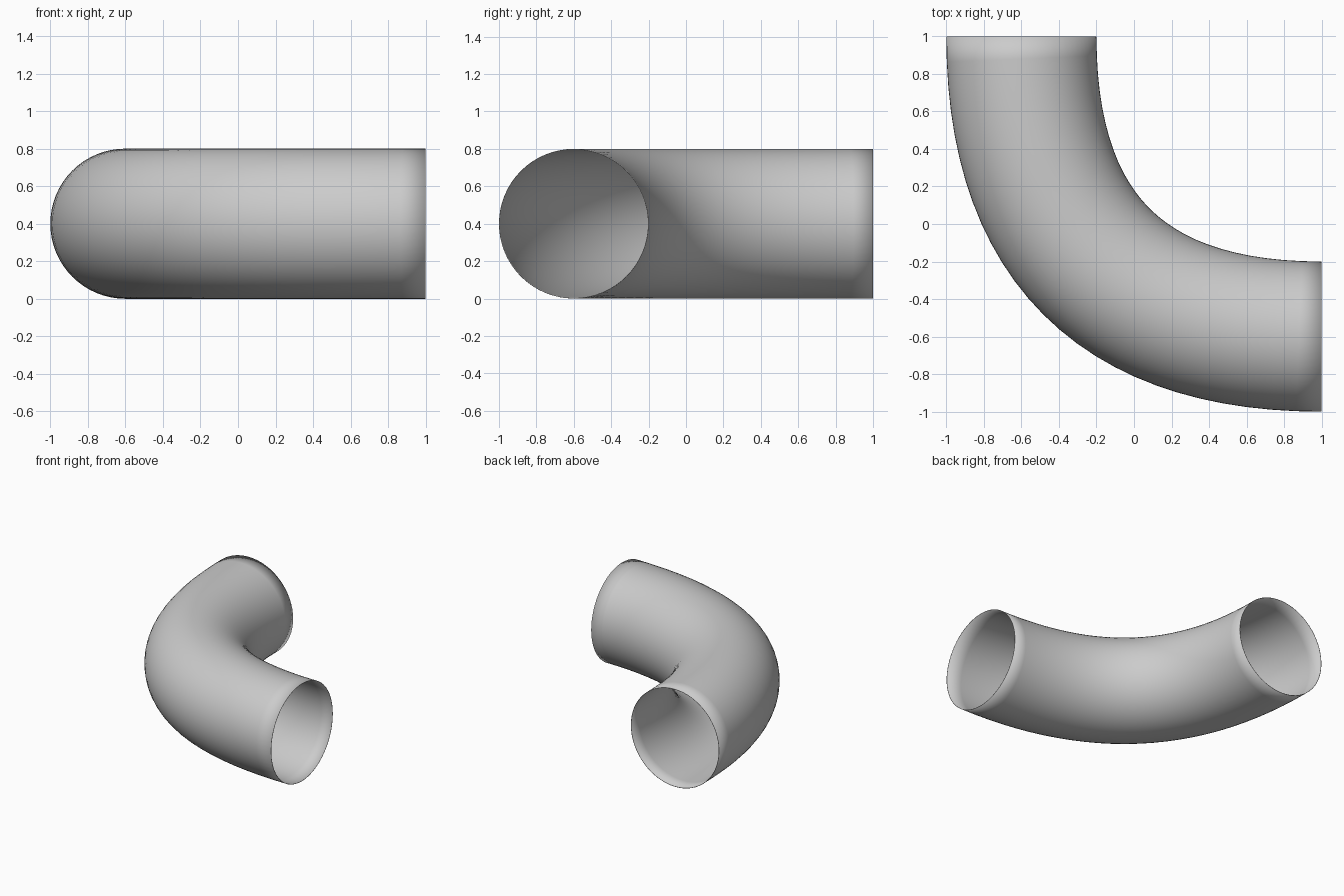
import bpy, bmesh
from math import sin, cos, pi
from mathutils import Vector

if "Cube" in bpy.data.objects:
    bpy.data.objects.remove(bpy.data.objects["Cube"])

RADIUS, SIDES, STEPS = 0.4, 64, 26
WALL = 0.003

# Centre line: quarter bend between the two open ends
start, corner, end = Vector((-0.6, 1, 0.4)), Vector((-0.6, -0.6, 0.4)), Vector((1, -0.6, 0.4))
up = Vector((0, 0, 1))

bm = bmesh.new()


def ring(t, radius):
    """Circle of vertices square to the centre line at t."""
    centre = start * (1 - t) ** 2 + corner * 2 * t * (1 - t) + end * t ** 2
    tangent = ((corner - start) * (1 - t) + (end - corner) * t).normalized()
    side = tangent.cross(up)
    angles = [2 * pi * i / SIDES for i in range(SIDES)]
    return [bm.verts.new(centre + radius * (side * cos(a) + up * sin(a))) for a in angles]


# Outer wall forwards, inner wall backwards, closed by a thin rim at each end
ts = [i / STEPS for i in range(STEPS + 1)]
rings = [ring(t, RADIUS) for t in ts] + [ring(t, RADIUS - WALL) for t in reversed(ts)]
for a, b in zip(rings, rings[1:] + rings[:1]):
    for i in range(SIDES):
        j = (i + 1) % SIDES
        bm.faces.new((a[i], a[j], b[j], b[i]))
bmesh.ops.recalc_face_normals(bm, faces=bm.faces)

# Smooth shading rolls over the rims
for f in bm.faces:
    f.smooth = True

mesh = bpy.data.meshes.new("pipe_elbow")
bm.to_mesh(mesh)
bm.free()
bpy.context.collection.objects.link(bpy.data.objects.new("pipe_elbow", mesh))
